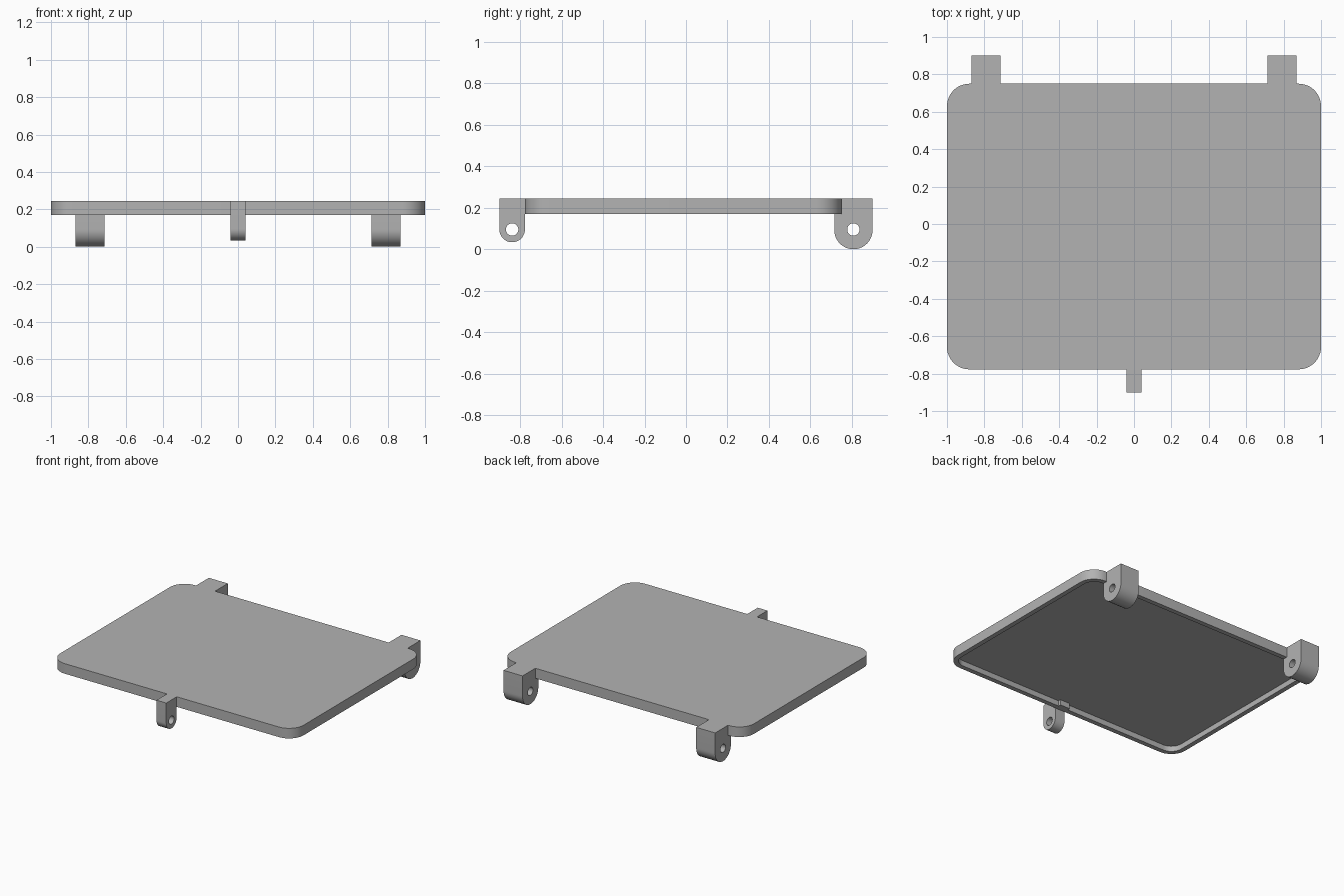
import bpy
import bmesh
from math import pi, sin, cos
from mathutils import Matrix, Vector

cube = bpy.data.objects.get("Cube")
if cube:
    bpy.data.objects.remove(cube, do_unlink=True)

TOP, RIM_Z = 0.245, 0.17          # lid thickness range
FRONT, BACK = -0.777, 0.75        # lid depth range
WALL, RECESS = 0.035, 0.04        # hollow underside
PIN_Z, PIN_R = 0.095, 0.03        # pin holes

grey = bpy.data.materials.new("plain_grey")
grey.use_nodes = True
colour = (0.45, 0.45, 0.45, 1)
grey.diffuse_color = colour
grey.node_tree.nodes["Principled BSDF"].inputs["Base Color"].default_value = colour


def arc(cx, cy, r, start, end, steps):
    angles = [start + (end - start) * i / steps for i in range(steps + 1)]
    return [(cx + r * cos(a), cy + r * sin(a)) for a in angles]


def finish(bm, name):
    bmesh.ops.recalc_face_normals(bm, faces=bm.faces)
    mesh = bpy.data.meshes.new(name)
    bm.to_mesh(mesh)
    bm.free()
    mesh.materials.append(grey)
    obj = bpy.data.objects.new(name, mesh)
    bpy.context.collection.objects.link(obj)
    bpy.ops.object.select_all(action='DESELECT')
    obj.select_set(True)
    bpy.context.view_layer.objects.active = obj
    bpy.ops.object.shade_smooth_by_angle(angle=pi / 6)
    return obj


def add_loop(bm, points):
    verts = [bm.verts.new(p) for p in points]
    return [bm.edges.new((verts[i - 1], v)) for i, v in enumerate(verts)]


def extrude(bm, offset):
    result = bmesh.ops.extrude_face_region(bm, geom=bm.faces[:])
    moved = [g for g in result["geom"] if isinstance(g, bmesh.types.BMVert)]
    bmesh.ops.translate(bm, verts=moved, vec=offset)


# Lid: rounded slab with a shallow recess in its underside
def make_lid():
    r = 0.12
    right, left, front, back = 1 - r, r - 1, FRONT + r, BACK - r
    corners = [(right, back), (left, back), (left, front), (right, front)]
    outline = []
    for i, (x, y) in enumerate(corners):
        outline += arc(x, y, r, i * pi / 2, (i + 1) * pi / 2, 12)
    bm = bmesh.new()
    bm.faces.new([bm.verts.new((x, y, RIM_Z)) for x, y in outline])
    extrude(bm, Vector((0, 0, TOP - RIM_Z)))
    bmesh.ops.recalc_face_normals(bm, faces=bm.faces)
    bottom = min(bm.faces, key=lambda f: f.normal.z)
    bmesh.ops.inset_region(bm, faces=[bottom], thickness=WALL, use_even_offset=True)
    result = bmesh.ops.extrude_face_region(bm, geom=[bottom])
    moved = [g for g in result["geom"] if isinstance(g, bmesh.types.BMVert)]
    bmesh.ops.translate(bm, verts=moved, vec=(0, 0, RECESS))
    if bottom.is_valid:
        bmesh.ops.delete(bm, geom=[bottom], context='FACES_ONLY')
    finish(bm, "lid")


# Lug: side profile with a rounded foot and a pin hole, extruded along x
def make_lug(name, x, width, profile_top, centre_y, radius):
    centre_z = PIN_Z if radius < 0.08 else radius
    outline = profile_top + arc(centre_y, centre_z, radius, pi, 2 * pi, 24)
    hole = arc(centre_y, PIN_Z, PIN_R, 0, 2 * pi, 24)[:-1]
    bm = bmesh.new()
    edges = []
    for loop in (outline, hole):
        edges += add_loop(bm, [(x - width / 2, y, z) for y, z in loop])
    bmesh.ops.triangle_fill(bm, use_beauty=True, edges=edges, normal=(1, 0, 0))
    extrude(bm, Vector((width, 0, 0)))
    finish(bm, name)


make_lid()

# Back hinge lugs wrap around the lid's back wall
inner, outer = BACK - WALL, 0.9
back_top = [(outer, TOP), (BACK, TOP), (BACK, RIM_Z), (inner, RIM_Z)]
for side, sign in (("left", 1), ("right", -1)):
    make_lug("hinge_lug_" + side, sign * 0.792, 0.156, back_top,
             (inner + outer) / 2, (outer - inner) / 2)

# Front latch lug
front_top = [(FRONT, TOP), (-outer, TOP)]
make_lug("latch_lug", 0, 0.08, front_top, (FRONT - outer) / 2, (FRONT + outer) / 2)

# Small block behind the latch, inside the recess
bm = bmesh.new()
depth = 0.02
height = RECESS
place = Matrix.Translation((0, FRONT + WALL + depth / 2, RIM_Z + height / 2))
bmesh.ops.create_cube(bm, size=1, matrix=place @ Matrix.Diagonal((0.08, depth, height, 1)))
finish(bm, "latch_block")
